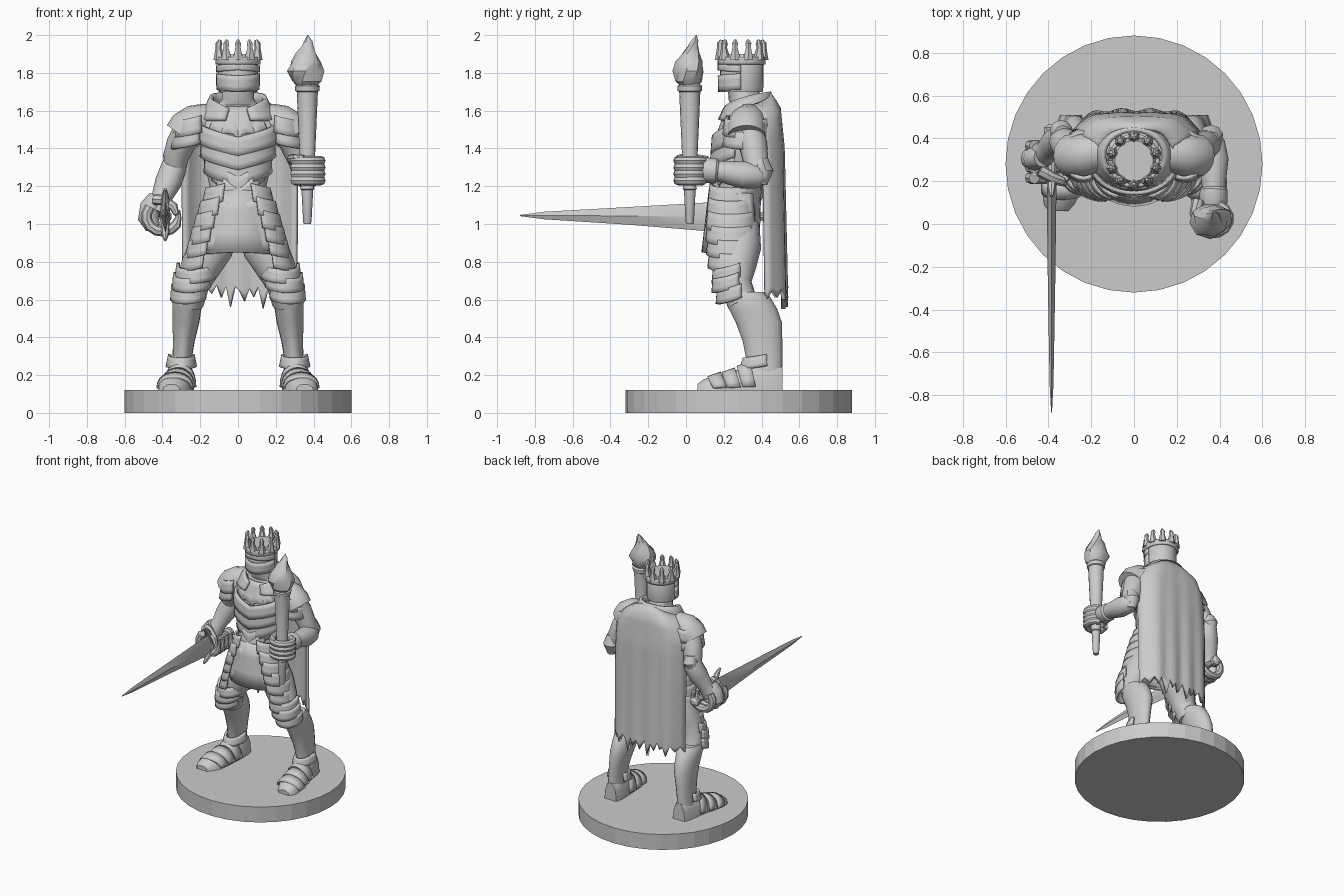
import bpy, bmesh, random
from math import sin, cos, pi, radians
from mathutils import Vector

random.seed(4)

def finish(name, bm, solid=0):
    bmesh.ops.recalc_face_normals(bm, faces=bm.faces)
    me = bpy.data.meshes.new(name)
    bm.to_mesh(me)
    bm.free()
    ob = bpy.data.objects.new(name, me)
    bpy.context.collection.objects.link(ob)
    if solid:
        m = ob.modifiers.new("thickness", 'SOLIDIFY')
        m.thickness, m.offset = solid, 0
    return ob

def loft(name, rings):
    """Skin a list of closed point rings and cap both ends."""
    bm = bmesh.new()
    vs = [[bm.verts.new(p) for p in r] for r in rings]
    n = len(vs[0])
    for a, b in zip(vs, vs[1:]):
        for i in range(n):
            bm.faces.new((a[i], a[(i + 1) % n], b[(i + 1) % n], b[i]))
    bm.faces.new(vs[0])
    bm.faces.new(vs[-1])
    return finish(name, bm)

def stack(name, rows, n=20):
    """Loft of horizontal ellipses given as (x, y, z, rx, ry)."""
    return loft(name, [[(x + rx * cos(2 * pi * i / n), y + ry * sin(2 * pi * i / n), z)
                        for i in range(n)] for x, y, z, rx, ry in rows])

def tube(name, pts, n=12):
    """Loft of circles along a path of (x, y, z, radius)."""
    P = [Vector(p[:3]) for p in pts]
    spread = [sum(abs(b[k] - a[k]) for a, b in zip(P, P[1:])) for k in range(3)]
    ref = Vector([float(k == spread.index(min(spread))) for k in range(3)])
    rings = []
    for i, p in enumerate(P):
        t = (P[min(i + 1, len(P) - 1)] - P[max(i - 1, 0)]).normalized()
        a = t.cross(ref).normalized()
        b = t.cross(a)
        rings.append([p + pts[i][3] * (a * cos(2 * pi * j / n) + b * sin(2 * pi * j / n)) for j in range(n)])
    return loft(name, rings)

def sheet(name, fn, nu, nv, thick):
    """Thin plate from fn(u in -1..1, v in 0..1)."""
    bm = bmesh.new()
    g = [[bm.verts.new(fn(2 * i / nu - 1, j / nv)) for i in range(nu + 1)] for j in range(nv + 1)]
    for j in range(nv):
        for i in range(nu):
            bm.faces.new((g[j][i], g[j][i + 1], g[j + 1][i + 1], g[j + 1][i]))
    return finish(name, bm, thick)

def band(name, x, y, rx, ry, face, spread, z0, z1, dip=lambda u: 0, flare=0.0, thick=0.018, nu=16, lean=0):
    """Curved armour plate wrapped on an ellipse, centred on angle face (degrees)."""
    def fn(u, v):
        a, k = radians(face + u * spread), 1 + flare * v
        return (x + lean * v + rx * k * cos(a), y + ry * k * sin(a), z0 + (z1 - z0) * v + dip(u))
    return sheet(name, fn, nu, 3, thick)

# Torso and neck
stack("torso", [(0, .28, .88, .14, .11), (0, .27, 1.08, .16, .125), (0, .28, 1.2, .15, .12),
                (0, .29, 1.35, .185, .135), (0, .31, 1.48, .21, .135), (0, .33, 1.57, .19, .115),
                (0, .33, 1.63, .11, .09), (0, .31, 1.66, .085, .085), (0, .3, 1.76, .08, .08)])

# Chevron chest plates, belly plate, jagged mantle
for i, (top, bot, rx) in enumerate([(1.46, 1.36, .2), (1.39, 1.285, .19), (1.32, 1.2, .17)]):
    band(f"chest_plate_{i}", 0, .29, rx, .145 + .005 * (i == 1), -90, 78, top, bot, lambda u: .07 * abs(u), .05)
band("belly_plate_upper", 0, .275, .15, .135, -90, 60, 1.25, 1.15, lambda u: .08 * abs(u), .04)
band("belly_plate_lower", 0, .275, .15, .14, -90, 45, 1.18, 1.09, lambda u: .1 * abs(u), .04)
sheet("mantle", lambda u, v: ((.13 + .07 * v) * sin(u * 1.4), .31 - (.085 + .055 * v) * cos(u * 1.4),
      1.62 - v * (.10 + (.035 if round((u + 1) * 12) % 4 == 0 else 0) + .05 * (1 - abs(u)))), 24, 4, .02)

# Standing collar, high at the back
sheet("collar", lambda u, v: ((.2 - .06 * v) * sin(u * 2.8), .32 + (.15 - .03 * v) * cos(u * 2.8),
      1.55 + .06 * v + .09 * v * (1 - abs(u) ** 2)), 24, 4, .022)

# Helm with visor
stack("helm", [(0, .295, 1.70, .102, .11), (0, .295, 1.72, .106, .114), (0, .295, 1.87, .107, .115),
               (0, .295, 1.9, .09, .095)], 28)
band("visor_lower", 0, .295, .111, .121, -90, 88, 1.785, 1.70, lambda u: .012 * abs(u), -.02, .012)
band("visor_brow", 0, .295, .111, .121, -90, 88, 1.85, 1.815, lambda u: -.012 * abs(u), 0, .012)

# Crown with ten points
band("crown_band", 0, .295, .11, .118, 0, 180, 1.885, 1.845, thick=.018, nu=40)
for i in range(10):
    a = 2 * pi * (i + .5) / 10
    c, s = cos(a), sin(a)
    tube("crown_point", [(r * c, .295 + (r + .007) * s, z, w) for r, z, w in
         [(.103, 1.87, .032), (.106, 1.9, .024), (.109, 1.935, .015), (.106, 1.955, .018), (.1, 1.975, .007)]], 6)

# Cape with ragged hem
RAG = [0, .05, .01, .06, -.02, .05, .02, .07, .0, .06, -.05, .06, .03, -.02, .05, .0, .06, -.06, .03, .06, -.01, .05, .0, .04, -.01]
def lerp_table(t, z):
    for (za, a), (zb, b) in zip(t, t[1:]):
        if z >= zb:
            return a + (b - a) * (za - z) / (za - zb)
    return t[-1][1]
def cape(u, v):
    z = 1.69 - 1.08 * v
    w = lerp_table([(1.69, .17), (1.63, .24), (1.5, .29), (1.2, .3), (.5, .295)], z)
    y = lerp_table([(1.69, .44), (1.62, .49), (1.4, .51), (.5, .525)], z)
    z += RAG[round((u + 1) * 12)] * max(0, v - .93) / .07 - .07 * (1 - v) ** 6 * u * u
    return (.01 + w * u, y - .1 * abs(u) ** 5 - .008 * cos(u * 14) * v, z)
sheet("cape", cape, 24, 28, .022)

# Skirt
band("skirt", 0, .27, .165, .14, -90, 125, 1.18, .85, lambda u: -.02 * abs(u), .5 / 1.0 * .55, .02, 24)
sheet("skirt_front", lambda u, v: ((.15 + .085 * v) * u, .125 + .06 * abs(u) ** 2.5 - .005 * v,
      1.17 - .32 * v + .015 * v * abs(u) - .08 * (1 - v) * (1 - abs(u))), 12, 6, .022)

for s, side in ((-1, "right"), (1, "left")):
    face = 0 if s > 0 else 180
    # Hip plates
    for i in range(6):
        z = 1.19 - .07 * i
        X = .165 + .12 * ((1.19 - z) / .4) ** .85
        band(f"{side}_hip_plate_{i}", s * (X - .1), .238, .1, .105 + .012 * sin(i * .6), face, 88, z, z - .095,
             lambda u: .025 * u * u, .1, .016, lean=s * .012)
    # Thigh, shin, knee plates
    tube(f"{side}_thigh", [(s * .09, .29, 1.0, .1), (s * .14, .28, .88, .118), (s * .2, .265, .77, .105),
                           (s * .24, .26, .68, .088), (s * .262, .3, .58, .08)], 16)
    stack(f"{side}_shin", [(s * .262, .315, .64, .07, .1), (s * .266, .325, .615, .08, .12), (s * .27, .355, .55, .076, .128),
                           (s * .275, .385, .48, .071, .122), (s * .287, .405, .38, .058, .105),
                           (s * .296, .415, .28, .05, .095), (s * .3, .42, .2, .056, .09), (s * .3, .425, .12, .058, .085)])
    for i, (x, y, z, r) in enumerate([(.225, .255, .76, .094), (.245, .25, .71, .09), (.262, .265, .65, .083)]):
        band(f"{side}_knee_plate_{i}", s * x, y, r, r + .01, -90 + s * 12, 95, z, z - .075, lambda u: .035 * u * u, .07)
    # Foot and its overlapping plates
    def section(y, cx, w, h, n=14):
        return [(s * cx + w * cos(2 * pi * k / n), y,
                 .12 + h * max(0, sin(2 * pi * k / n)) ** .8 + .002 * sin(2 * pi * k / n)) for k in range(n)]
    foot = [(.51, .295, .05, .13), (.46, .297, .065, .16), (.38, .302, .07, .15), (.3, .312, .075, .12),
            (.22, .325, .085, .09), (.14, .34, .085, .075), (.09, .35, .07, .055), (.06, .353, .045, .03)]
    loft(f"{side}_foot", [section(*r) for r in foot])
    for i, (y, cx, w, h) in enumerate([(.34, .307, .08, .145), (.26, .32, .087, .112), (.185, .334, .092, .09)]):
        sheet(f"{side}_foot_plate_{i}", lambda u, v: (s * cx + w * sin(u * 1.5), y - .07 * v + .03 * u * u,
              .122 + (h - .025 * v) * max(0, cos(u * 1.5)) ** .8), 12, 2, .014)
    band(f"{side}_ankle_plate", s * .3, .41, .062, .1, -90, 100, .29, .23, lambda u: .02 * u * u, .2)
    # Shoulder armour
    tube(f"{side}_shoulder", [(s * .1, .34, 1.57, .06), (s * .16, .335, 1.555, .085), (s * .22, .325, 1.535, .1),
                              (s * .27, .32, 1.5, .105), (s * .295, .32, 1.465, .1)], 16)
    for i in range(2):
        band(f"{side}_shoulder_plate_{i}", s * (.235 + .01 * i), .32, .09, .105, face, 115, 1.545 - .06 * i, 1.455 - .06 * i,
             lambda u: .03 * u * u, .14, .018)

# Right arm reaching down to the sword
tube("right_upper_arm", [(-.26, .33, 1.5, .08), (-.305, .36, 1.42, .076), (-.33, .385, 1.35, .068), (-.335, .395, 1.3, .06)], 14)
tube("right_forearm", [(-.325, .4, 1.36, .055), (-.34, .4, 1.3, .068), (-.37, .375, 1.22, .07),
                       (-.405, .345, 1.14, .054), (-.42, .33, 1.11, .06), (-.44, .315, 1.06, .06)], 14)
tube("right_elbow_guard", [(-.335, .42, 1.38, .04), (-.34, .43, 1.33, .056), (-.35, .425, 1.28, .035)], 10)
tube("right_palm", [(-.43, .31, 1.14, .045), (-.465, .305, 1.09, .055), (-.475, .305, 1.03, .055), (-.45, .3, .98, .04)], 12)
for i in range(4):
    tube(f"right_finger_{i}", [(-.4 + .085 * cos(a), .215 + .05 * i, 1.04 + .08 * sin(a), .028 if k < 8 else .016)
         for k in range(10) for a in [radians(140 + 27 * k)]], 8)
tube("right_thumb", [(-.44, .25, 1.13, .03), (-.39, .22, 1.125, .028), (-.34, .2, 1.09, .024), (-.325, .19, 1.05, .015)], 8)

# Sword
loft("sword_blade", [[(-.385 + hx, y, z), (-.385, y, z + hz), (-.385 - hx, y, z), (-.385, y, z - hz)]
     for y, z, hz, hx in [(.2, 1.035, .085, .022), (.1, 1.038, .075, .022), (-.3, 1.043, .047, .017),
                          (-.75, 1.045, .02, .009), (-.88, 1.045, .003, .002)]])
tube("sword_guard", [(-.385, .13, 1.185, .008), (-.385, .17, 1.15, .02), (-.385, .21, 1.09, .024), (-.385, .22, 1.04, .028),
                     (-.385, .21, .99, .024), (-.385, .17, .945, .02), (-.385, .13, .915, .008)], 8)
tube("sword_grip", [(-.385, .2, 1.04, .024), (-.385, .41, 1.04, .022), (-.385, .42, 1.04, .036),
                    (-.385, .45, 1.04, .036), (-.385, .465, 1.04, .015)], 10)

# Left arm bent forward
tube("left_upper_arm", [(.26, .33, 1.5, .08), (.3, .355, 1.42, .076), (.335, .37, 1.33, .068), (.355, .37, 1.25, .06)], 14)
tube("left_forearm", [(.355, .42, 1.255, .045), (.36, .38, 1.255, .066), (.37, .3, 1.26, .073), (.372, .21, 1.275, .06),
                      (.372, .17, 1.28, .055), (.372, .16, 1.28, .066), (.37, .1, 1.285, .068), (.37, .07, 1.285, .05)], 14)
tube("left_elbow_guard", [(.355, .39, 1.34, .045), (.36, .405, 1.28, .058), (.36, .395, 1.21, .035)], 10)
for i in range(4):
    tube(f"left_finger_{i}", [(.367 + .075 * cos(a), .025 + .068 * sin(a), 1.23 + .035 * i, .025 if k < 9 else .014)
         for k in range(11) for a in [radians(70 - 28 * k)]], 8)
tube("left_thumb", [(.3, .11, 1.33, .03), (.285, .05, 1.345, .026), (.31, -.02, 1.35, .022), (.35, -.045, 1.35, .014)], 8)

# Torch
stack("torch_handle", [(.367, .02, z, r, r) for z, r in [(1.0, .018), (1.01, .022), (1.18, .031), (1.185, .038), (1.2, .034),
      (1.7, .056), (1.705, .064), (1.73, .066), (1.74, .055)]], 16)
flame = []
for k, (z, r, dx) in enumerate([(1.72, .05, 0), (1.755, .085, 0), (1.81, .1, -.003), (1.86, .085, -.004), (1.905, .055, 0),
                                (1.94, .035, .004), (1.97, .022, .008), (2.0, .003, .006)]):
    ring = []
    for i in range(9):
        a, q = 2 * pi * i / 9 + .25 * k, r * random.uniform(.86, 1.08)
        ring.append((.363 + dx + q * cos(a), .018 + .85 * q * sin(a) + max(0, z - 1.88) * .3, z))
    flame.append(ring)
loft("torch_flame", flame)

# Smooth armour with sharp creases kept
bpy.ops.object.select_all(action='SELECT')
bpy.context.view_layer.objects.active = bpy.data.objects["torso"]
bpy.ops.object.shade_smooth_by_angle(angle=radians(35))

# Flat-sided round base
stack("base", [(0, .28, 0, .6, .6), (0, .28, .12, .6, .6)], 32)
